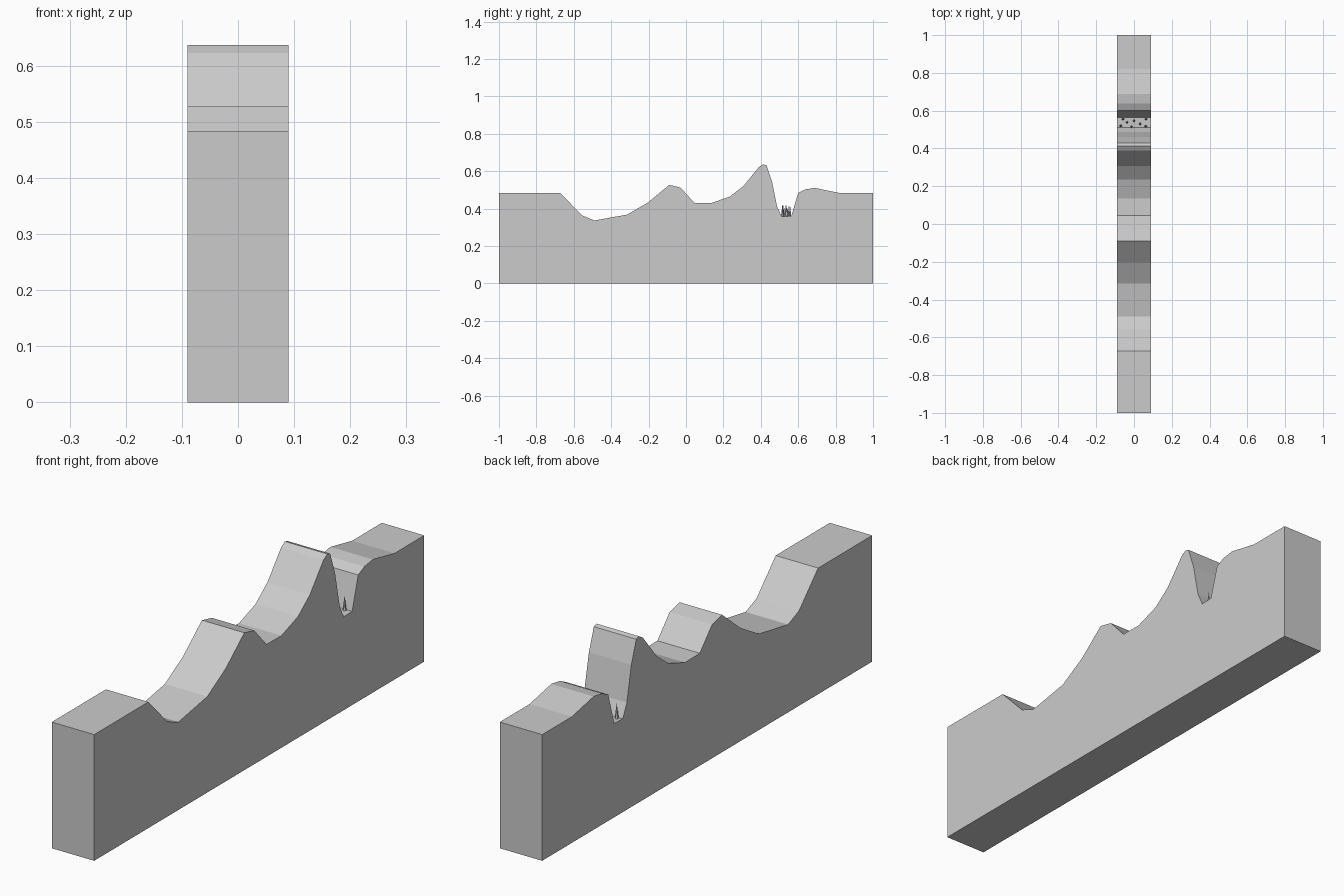
import bpy, bmesh

if "Cube" in bpy.data.objects:
    bpy.data.objects.remove(bpy.data.objects["Cube"])

HALF_WIDTH = 0.09

# Terrain: side profile (y, z) extruded across x
profile = [(-1, 0), (-1, .484), (-.672, .484), (-.556, .364), (-.49, .337),
           (-.315, .368), (-.203, .433), (-.09, .527), (-.03, .513),
           (.045, .431), (.135, .43), (.235, .465), (.307, .521), (.39, .623),
           (.413, .637), (.43, .632), (.46, .545), (.487, .411), (.512, .358),
           (.563, .36), (.6, .485), (.637, .503), (.688, .511), (.82, .484),
           (1, .484), (1, 0)]
bm = bmesh.new()
face = bm.faces.new([bm.verts.new((-HALF_WIDTH, y, z)) for y, z in profile])
ext = bmesh.ops.extrude_face_region(bm, geom=[face])
bmesh.ops.translate(bm, vec=(2 * HALF_WIDTH, 0, 0),
                    verts=[v for v in ext["geom"] if isinstance(v, bmesh.types.BMVert)])
bmesh.ops.recalc_face_normals(bm, faces=bm.faces)
mesh = bpy.data.meshes.new("terrain")
bm.to_mesh(mesh)
bm.free()
bpy.context.collection.objects.link(bpy.data.objects.new("terrain", mesh))

# Spikes scattered on the floor of the pit
spots = [(-.07, .52), (-.037, .538), (0, .546), (.032, .53), (.062, .517),
         (-.013, .515), (.063, .556), (-.058, .556)]
for i, (x, y) in enumerate(spots):
    height = .066 if i % 2 else .06
    bpy.ops.mesh.primitive_cone_add(vertices=6, radius1=.007, radius2=0, depth=height,
                                    location=(x, y, .357 + height / 2))
    bpy.context.object.name = f"pit_spike_{i + 1}"
